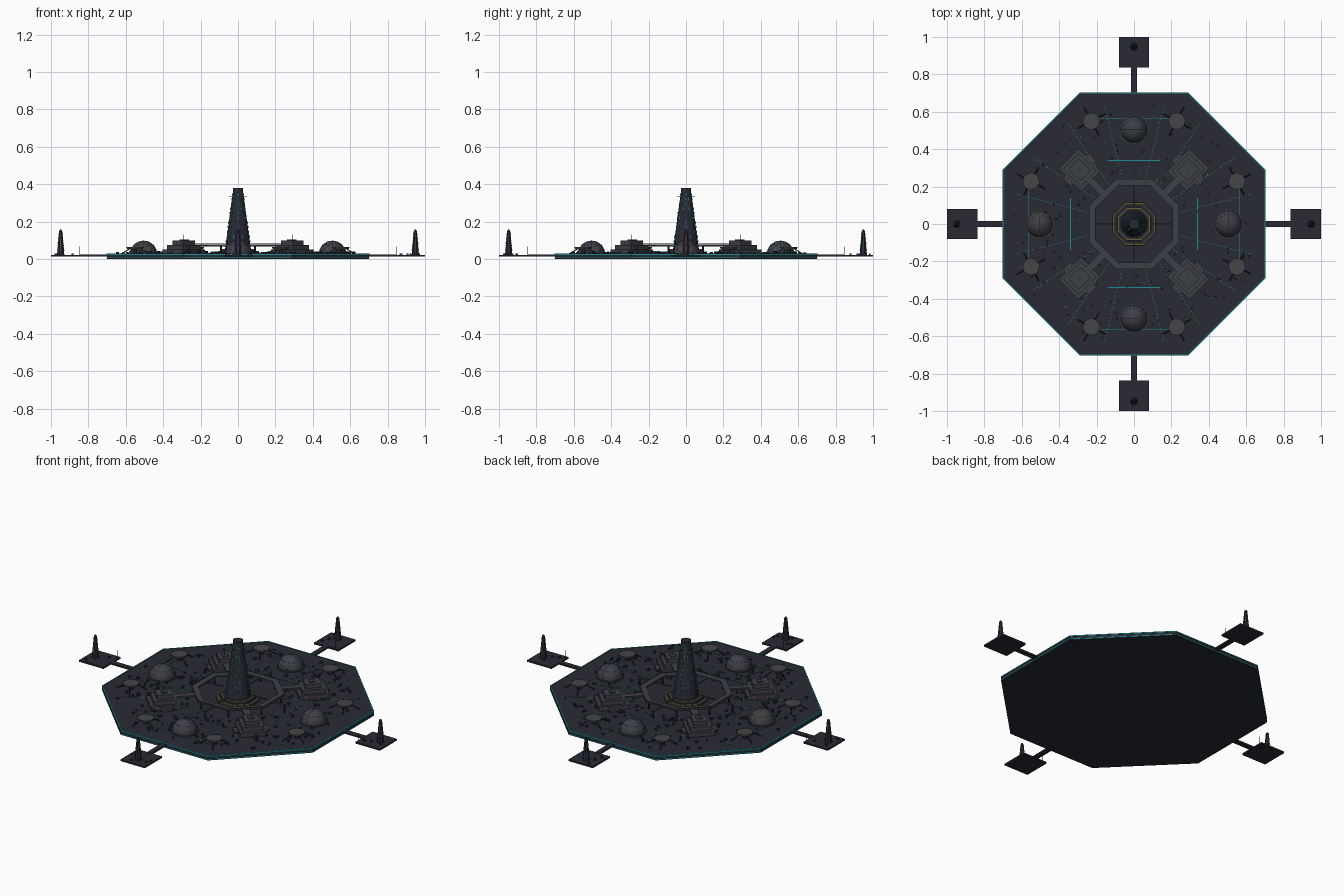
import bpy, bmesh, math, random
from mathutils import Matrix, Vector

if "Cube" in bpy.data.objects:
    bpy.data.objects.remove(bpy.data.objects["Cube"])

random.seed(4)
PI = math.pi
DECK = 0.026


def mat(name, r, g, b):
    m = bpy.data.materials.new(name)
    m.diffuse_color = (r, g, b, 1)
    m.use_nodes = True
    m.node_tree.nodes["Principled BSDF"].inputs["Base Color"].default_value = m.diffuse_color
    return m


dark = mat("dark_metal", 0.022, 0.023, 0.034)
steel = mat("steel", 0.045, 0.05, 0.06)
grey = mat("pad_grey", 0.06, 0.06, 0.065)
cyan = mat("cyan_glow", 0.01, 0.28, 0.32)
pink = mat("pink_glow", 0.45, 0.06, 0.2)
gold = mat("gold_glow", 0.45, 0.32, 0.03)
violet = mat("violet_glow", 0.22, 0.07, 0.45)
GLOWS = [pink, cyan, gold, violet]


def rot(a):
    return Matrix.Rotation(a, 4, 'Z')


def at(x, y, z):
    return Matrix.Translation((x, y, z))


def box(bm, m, x0, x1, y0, y1, z0, z1):
    s = Matrix.Diagonal((x1 - x0, y1 - y0, z1 - z0, 1))
    bmesh.ops.create_cube(bm, size=1, matrix=m @ at((x0 + x1) / 2, (y0 + y1) / 2, (z0 + z1) / 2) @ s)


def cone(bm, m, r0, r1, z0, z1, n):
    bmesh.ops.create_cone(bm, cap_ends=True, segments=n, radius1=r0, radius2=r1, depth=z1 - z0,
                          matrix=m @ at(0, 0, (z0 + z1) / 2) @ rot(PI / n))


def octa(bm, a0, a1, z0, z1):
    # octagonal slab given by flat-to-centre distances
    c = math.cos(PI / 8)
    cone(bm, Matrix(), a0 / c, a1 / c, z0, z1, 8)


def ring(bm, a0, a1, z0, z1):
    # octagonal ring with square section
    c = math.cos(PI / 8)
    loops = []
    for i in range(8):
        t = PI / 8 + i * PI / 4
        loops.append([bm.verts.new((r / c * math.cos(t), r / c * math.sin(t), z))
                      for r, z in ((a0, z0), (a1, z0), (a1, z1), (a0, z1))])
    for i in range(8):
        p, q = loops[i], loops[(i + 1) % 8]
        for j in range(4):
            k = (j + 1) % 4
            bm.faces.new((p[j], q[j], q[k], p[k]))


def strut(bm, m, p, q, r):
    p, q = m @ Vector(p), m @ Vector(q)
    d = q - p
    mm = Matrix.Translation((p + q) / 2) @ d.to_track_quat('Z', 'Y').to_matrix().to_4x4()
    bmesh.ops.create_cone(bm, cap_ends=True, segments=5, radius1=r, radius2=r, depth=d.length, matrix=mm)


def finish(bm, name, material, smooth=False):
    bmesh.ops.recalc_face_normals(bm, faces=bm.faces)
    me = bpy.data.meshes.new(name)
    bm.to_mesh(me)
    bm.free()
    me.materials.append(material)
    ob = bpy.data.objects.new(name, me)
    bpy.context.collection.objects.link(ob)
    if smooth:
        for p in me.polygons:
            p.use_smooth = True
    return ob


new = bmesh.new

# base platform with glowing rim
b = new(); octa(b, 0.70, 0.70, 0, DECK); finish(b, "base_platform", dark)
b = new(); ring(b, 0.699, 0.702, 0.004, 0.008); ring(b, 0.697, 0.702, 0.022, 0.028)
finish(b, "rim_light", cyan)

# central tower, foot steps and collar
b = new()
octa(b, 0.115, 0.112, DECK, 0.038)
octa(b, 0.09, 0.088, 0.038, 0.05)
finish(b, "tower_foot", dark)
b = new()
cone(b, Matrix(), 0.074, 0.026, DECK, 0.37, 16)
cone(b, Matrix(), 0.028, 0.028, 0.365, 0.38, 16)
finish(b, "central_tower", dark)
b = new()
for k in range(16):
    for j in range(12):
        z = 0.065 + j * 0.025
        r = 0.074 - (z - DECK) * 0.1395
        if random.random() < 0.75:
            box(b, rot(k * PI / 8), r - 0.003, r + 0.0015, -0.002, 0.002, z, z + 0.01)
finish(b, "tower_windows", cyan)
b = new()
for k in range(4):
    box(b, rot(k * PI / 2), 0.02, 0.048, -0.0015, 0.0015, 0.333, 0.336)
finish(b, "tower_masts", steel)
b = new(); ring(b, 0.108, 0.112, 0.037, 0.041); ring(b, 0.084, 0.087, 0.049, 0.052)
finish(b, "foot_lights", gold)

# raised octagonal walkway with posts and bridges
walk, posts, rails = new(), new(), new()
ring(walk, 0.205, 0.24, 0.068, 0.077)
for k in range(8):
    m = rot(k * PI / 4)
    if k % 2:
        box(walk, m, 0.235, 0.35, -0.02, 0.02, 0.066, 0.075)
    else:
        box(walk, m, 0.235, 0.315, -0.006, 0.006, 0.066, 0.074)
        strut(posts, m, (0.31, 0, DECK), (0.31, 0, 0.068), 0.005)
        box(walk, m, 0.10, 0.207, -0.004, 0.004, 0.07, 0.075)
    mm = rot(k * PI / 4 + PI / 8)
    strut(posts, mm, (0.24, 0, DECK), (0.24, 0, 0.07), 0.006)
ring(rails, 0.238, 0.24, 0.080, 0.082)
finish(walk, "raised_walkway", steel)
finish(posts, "walkway_posts", dark)
finish(rails, "walkway_rail", steel)

# stepped blocks on the diagonals
tiers, aerial, strips = new(), new(), new()
for k in range(4):
    m = rot(PI / 4 + k * PI / 2) @ at(0.41, 0, 0)
    for hx, hy, z0, z1 in ((0.085, 0.075, DECK, 0.05), (0.066, 0.06, 0.05, 0.075), (0.045, 0.04, 0.075, 0.1)):
        box(tiers, m, -hx, hx, -hy, hy, z0, z1)
    box(tiers, m, -0.02, 0.015, -0.018, 0.018, 0.1, 0.105)
    box(tiers, m, -0.03, 0.03, -0.098, 0.098, DECK, 0.036)
    strut(aerial, m, (0, 0, 0.1), (0, 0, 0.13), 0.0018)
    box(aerial, m, -0.008, 0.008, -0.001, 0.001, 0.127, 0.129)
    for s in (-1, 1):
        for j in range(5):
            x = -0.055 + j * 0.025
            box(strips, m, x, x + 0.01, s * 0.075 - 0.001, s * 0.075 + 0.001, 0.038, 0.042)
finish(tiers, "stepped_blocks", steel)
finish(aerial, "block_aerials", steel)
finish(strips, "block_windows", pink)

# domes on the axes with arched ribs
for k in range(4):
    b, light = new(), new()
    m = rot(k * PI / 2) @ at(0.505, 0, DECK)
    bmesh.ops.create_uvsphere(b, u_segments=24, v_segments=16, radius=0.072, matrix=m)
    bmesh.ops.bisect_plane(b, geom=b.verts[:] + b.edges[:] + b.faces[:], plane_co=(0, 0, DECK),
                           plane_no=(0, 0, 1), clear_inner=True)
    cone(b, m, 0.077, 0.077, -0.004, 0.006, 24)
    finish(b, "dome", steel)
    for i in range(12):
        t, u = i * PI / 12, (i + 1) * PI / 12
        strut(light, m, (0, 0.073 * math.cos(t), 0.073 * math.sin(t)),
              (0, 0.073 * math.cos(u), 0.073 * math.sin(u)), 0.0015)
    for i in range(16):
        for e in (0.35, 0.75):
            box(light, m @ rot(i * PI / 8) @ at(0.072 * math.cos(e), 0, 0.072 * math.sin(e)),
                -0.002, 0.002, -0.002, 0.002, -0.002, 0.002)
    finish(light, "dome_lights", GLOWS[k])

# landing pads on splayed legs
pads, legs, rims = new(), new(), new()
for k in range(4):
    for s in (-1, 1):
        m = rot(k * PI / 2) @ at(0.55, s * 0.228, 0)
        cone(pads, m, 0.045, 0.045, 0.054, 0.063, 20)
        cone(legs, m, 0.014, 0.010, DECK, 0.055, 8)
        for j in range(4):
            mm = m @ rot(PI / 4 + j * PI / 2 - s * 0.3)
            strut(legs, mm, (0.03, 0, 0.056), (0.085, 0, DECK), 0.003)
        for j in range(8):
            box(rims, m @ rot(j * PI / 4), 0.043, 0.047, -0.004, 0.004, 0.06, 0.0645)
finish(pads, "landing_pads", grey)
finish(legs, "pad_legs", dark)
finish(rims, "pad_lights", steel)

# outposts with bridges, spires and aerials
plates, masts = new(), new()
for k in range(4):
    m = rot(k * PI / 2)
    box(plates, m, 0.838, 1.0, -0.081, 0.081, 0.012, 0.022)
    box(plates, m, 0.69, 0.845, -0.015, 0.015, 0.014, 0.024)
    spire, lamp = new(), new()
    ms = m @ at(0.948, 0, 0)
    cone(spire, ms, 0.021, 0.009, 0.022, 0.148, 8)
    cone(spire, ms, 0.009, 0.004, 0.148, 0.157, 8)
    for j in range(8):
        z = 0.045 + 0.012 * j
        r = 0.021 - (z - 0.022) * 0.095
        for i in range(4):
            box(lamp, ms @ rot(i * PI / 2), r - 0.003, r + 0.0005, -0.0015, 0.0015, z, z + 0.006)
    finish(spire, "outpost_spire", dark)
    finish(lamp, "outpost_lights", GLOWS[k])
    strut(masts, m, (0.845, -0.06, 0.02), (0.845, -0.06, 0.068), 0.0015)
    for j in range(5):
        x, y = random.uniform(0.86, 0.98), random.choice((-1, 1)) * random.uniform(0.03, 0.07)
        box(masts, m, x, x + 0.01, y, y + 0.008, 0.022, 0.03)
finish(plates, "outpost_plates", dark)
finish(masts, "outpost_masts", dark)

# light lines on the deck
b = new()
for k in range(4):
    m = rot(k * PI / 2)
    box(b, m, 0.563, 0.566, -0.228, 0.228, DECK, DECK + 0.002)
    box(b, m, 0.338, 0.341, -0.14, 0.14, DECK, DECK + 0.002)
    for a in (-0.58, -0.25, 0.25, 0.58):
        for j in range(20):
            x = 0.25 + j * 0.02
            box(b, m @ rot(a), x, x + 0.012, -0.0012, 0.0012, DECK, DECK + 0.002)
finish(b, "deck_lines", cyan)

# scattered small equipment boxes and lamps
crates = new()
lamps = [new() for g in GLOWS]
for i in range(230):
    a, r = random.uniform(0, 2 * PI), random.uniform(0.26, 0.66)
    m = rot(a) @ at(r, 0, DECK) @ rot(random.uniform(0, PI))
    w, d = random.uniform(0.004, 0.01), random.uniform(0.003, 0.006)
    h = random.uniform(0.004, 0.016)
    box(crates, m, -w, w, -d, d, 0, h)
    if i % 3 == 0:
        box(lamps[i % 4], m, -w, w, -0.001, 0.001, h, h + 0.002)
finish(crates, "deck_crates", dark)
for g, l in zip(GLOWS, lamps):
    finish(l, "crate_lamps", g)
